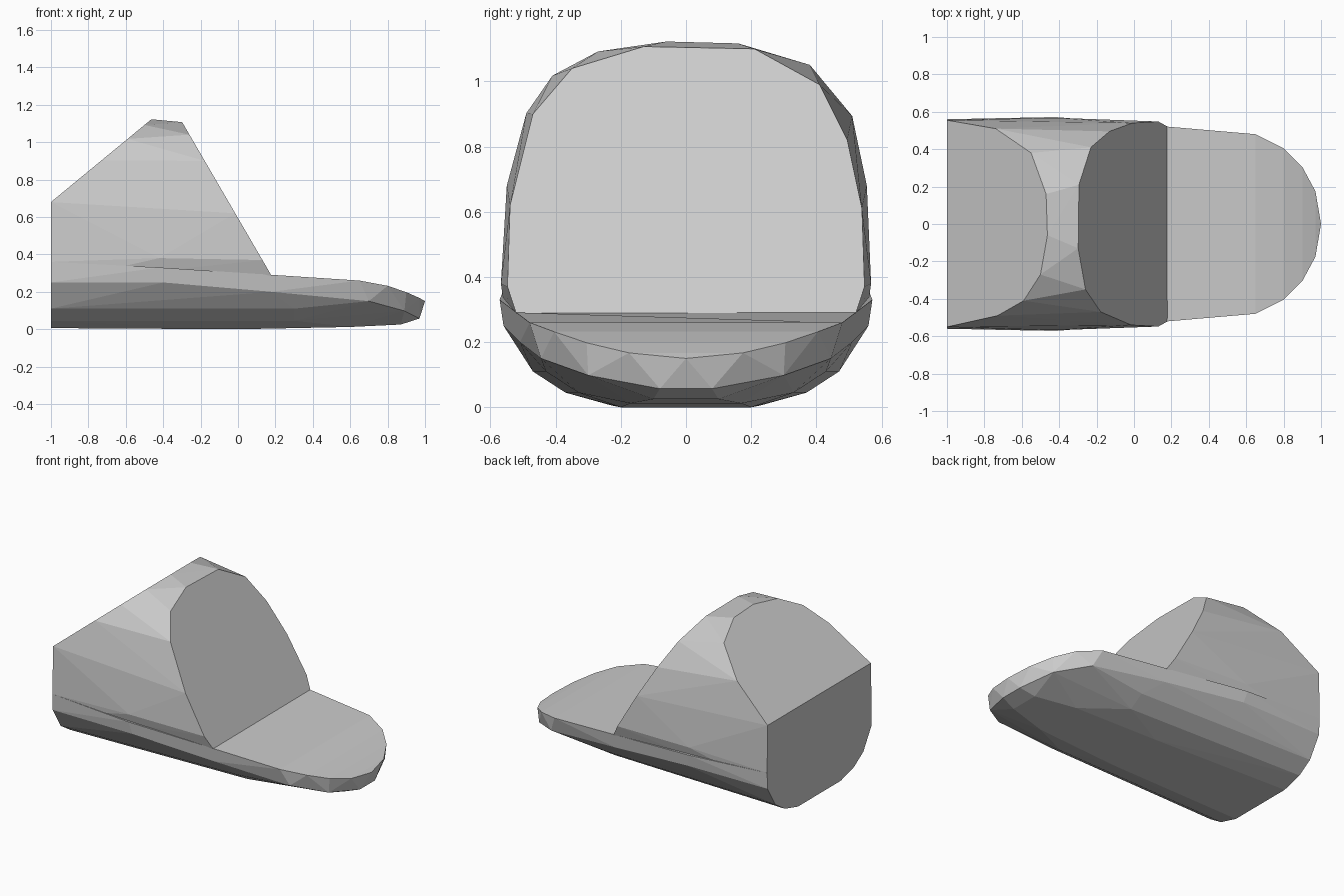
import bpy, bmesh, math

if "Cube" in bpy.data.objects:
    bpy.data.objects.remove(bpy.data.objects["Cube"])


def hull_part(name, points):
    """Faceted convex solid around the points, with flat regions merged."""
    bm = bmesh.new()
    for p in points:
        bm.verts.new(p)
    res = bmesh.ops.convex_hull(bm, input=bm.verts[:])
    loose = [v for v in bm.verts if not v.link_faces]
    bmesh.ops.delete(bm, geom=loose, context='VERTS')
    bmesh.ops.dissolve_limit(bm, angle_limit=math.radians(0.8),
                             verts=bm.verts[:], edges=bm.edges[:])
    bmesh.ops.recalc_face_normals(bm, faces=bm.faces[:])
    mesh = bpy.data.meshes.new(name)
    bm.to_mesh(mesh)
    bm.free()
    obj = bpy.data.objects.new(name, mesh)
    bpy.context.collection.objects.link(obj)
    return obj


def mirror_y(points):
    return [(x, s * y, z) for x, y, z in points for s in (1, -1)]


# Low sole with a rounded toe: half of its rim, then sides and underside
rim = [(-1, 0.56, 0.36), (-0.42, 0.572, 0.33), (0.18, 0.522, 0.285),
       (0.65, 0.48, 0.26), (0.80, 0.405, 0.232), (0.90, 0.305, 0.198),
       (0.97, 0.175, 0.167), (1, 0, 0.15)]
side = [(-1, 0.555, 0.25), (-0.4, 0.56, 0.25), (0.18, 0.51, 0.20),
        (0.70, 0.445, 0.15),
        (-1, 0.47, 0.11), (0.3, 0.43, 0.11),
        (0.89, 0.30, 0.098), (0.97, 0.08, 0.057)]
under = [(-1, 0.37, 0.045), (0.3, 0.33, 0.045), (-1, 0.23, 0.006),
         (0.0, 0.20, 0.0), (0.60, 0.17, 0.012), (0.87, 0.10, 0.025)]
sole = hull_part("sole", mirror_y(rim + side + under))

# Tall hood: sloping back cut, short crown band, sloping front cut
front = [(0.52, 0.285), (0.548, 0.37), (0.54, 0.61), (0.495, 0.82),
         (0.41, 0.99), (0.21, 1.10), (-0.13, 1.107), (-0.35, 1.04),
         (-0.47, 0.90), (-0.54, 0.62), (-0.548, 0.37), (-0.52, 0.285)]
back = [(-1, 0.555), (-0.74, 0.51), (-0.55, 0.38), (-0.47, 0.16),
        (-0.463, -0.06), (-0.50, -0.27), (-0.59, -0.41), (-0.73, -0.49),
        (-1, -0.55)]
points = [(0.18 - (z - 0.285) * 0.582, y, z) for y, z in front]
points += [(x, y, 0.68 + (x + 1) * 0.824) for x, y in back]
points += mirror_y([(-1, 0.56, 0.36), (-0.42, 0.568, 0.38),
                    (-1, 0.55, 0.25), (-1, 0.45, 0.12), (0.1, 0.45, 0.2)])
hood = hull_part("hood", points)

# Merge hood and sole into one clean shell
union = hood.modifiers.new("union", 'BOOLEAN')
union.operation = 'UNION'
union.solver = 'EXACT'
union.object = sole
bpy.context.view_layer.objects.active = hood
bpy.ops.object.modifier_apply(modifier=union.name)
bpy.data.objects.remove(sole)
hood.name = "hooded_shell"
